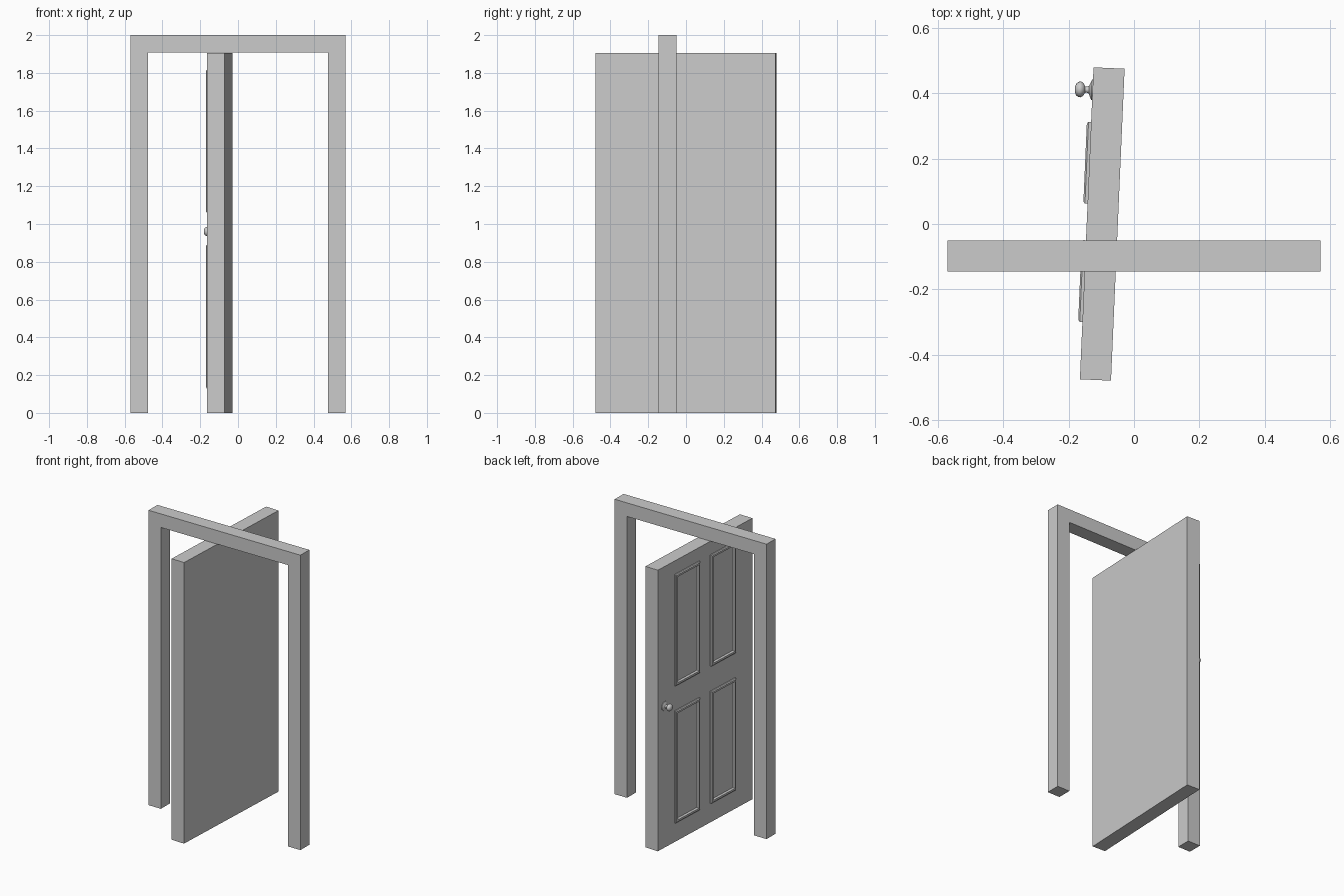
import bpy, bmesh, math
from mathutils import Matrix

if "Cube" in bpy.data.objects:
    bpy.data.objects.remove(bpy.data.objects["Cube"])

DOOR = Matrix.Translation((-0.097, 0, 0)) @ Matrix.Rotation(math.radians(-2.5), 4, 'Z')
FACE = -0.0475  # panelled side of the door, local x


def finish(bm, name, matrix=None):
    bmesh.ops.recalc_face_normals(bm, faces=bm.faces)
    me = bpy.data.meshes.new(name)
    bm.to_mesh(me)
    bm.free()
    ob = bpy.data.objects.new(name, me)
    bpy.context.collection.objects.link(ob)
    if matrix:
        ob.matrix_world = matrix
    return ob


def loft(bm, rings, cap_start=False, cap_end=False):
    loops = [[bm.verts.new(p) for p in r] for r in rings]
    n = len(loops[0])
    for a, b in zip(loops, loops[1:]):
        for i in range(n):
            j = (i + 1) % n
            bm.faces.new((a[i], a[j], b[j], b[i]))
    if cap_start:
        bm.faces.new(loops[0])
    if cap_end:
        bm.faces.new(loops[-1])


# Door frame: rectangular section swept round a mitred arch
outer = [(-0.57, 0), (-0.57, 2.0), (0.57, 2.0), (0.57, 0)]
inner = [(-0.477, 0), (-0.477, 1.908), (0.477, 1.908), (0.477, 0)]
y0, y1 = -0.145, -0.05
bm = bmesh.new()
loft(bm, [[(o[0], y0, o[1]), (o[0], y1, o[1]), (i[0], y1, i[1]), (i[0], y0, i[1])]
          for o, i in zip(outer, inner)], True, True)
finish(bm, "door_frame")

# Door slab, swung open
bm = bmesh.new()
bmesh.ops.create_cube(bm, size=1.0)
bmesh.ops.scale(bm, vec=(0.095, 0.954, 1.906), verts=bm.verts)
bmesh.ops.translate(bm, vec=(0, 0, 0.953), verts=bm.verts)
finish(bm, "door_slab", DOOR)


# Raised panel mouldings: (inset, height) profile round each rectangle
def panel(name, ya, yb, za, zb):
    profile = [(0, -0.002), (0, 0.008), (0.006, 0.013), (0.018, 0.013), (0.025, 0.003)]
    bm = bmesh.new()
    loft(bm, [[(FACE - h, ya + d, za + d), (FACE - h, yb - d, za + d),
               (FACE - h, yb - d, zb - d), (FACE - h, ya + d, zb - d)]
              for d, h in profile], True, True)
    finish(bm, name, DOOR)


for side, ya, yb in (("left", 0.06, 0.31), ("right", -0.302, -0.052)):
    for level, za, zb in (("lower", 0.13, 0.89), ("upper", 1.06, 1.815)):
        panel(f"{level}_{side}_panel", ya, yb, za, zb)

# Door knob: lathed rose, neck and flattened ball
profile = [(0.032, -0.002), (0.031, 0.003), (0.024, 0.006), (0.012, 0.011), (0.009, 0.018),
           (0.010, 0.023), (0.018, 0.027), (0.024, 0.035), (0.024, 0.041),
           (0.019, 0.049), (0.009, 0.054)]
SEG = 16
bm = bmesh.new()
loft(bm, [[(FACE - h, 0.408 + r * math.cos(2 * math.pi * k / SEG),
            0.96 + r * math.sin(2 * math.pi * k / SEG)) for k in range(SEG)]
          for r, h in profile], True, True)
knob = finish(bm, "door_knob", DOOR)
bpy.context.view_layer.objects.active = knob
knob.select_set(True)
bpy.ops.object.shade_smooth_by_angle(angle=math.radians(40))
